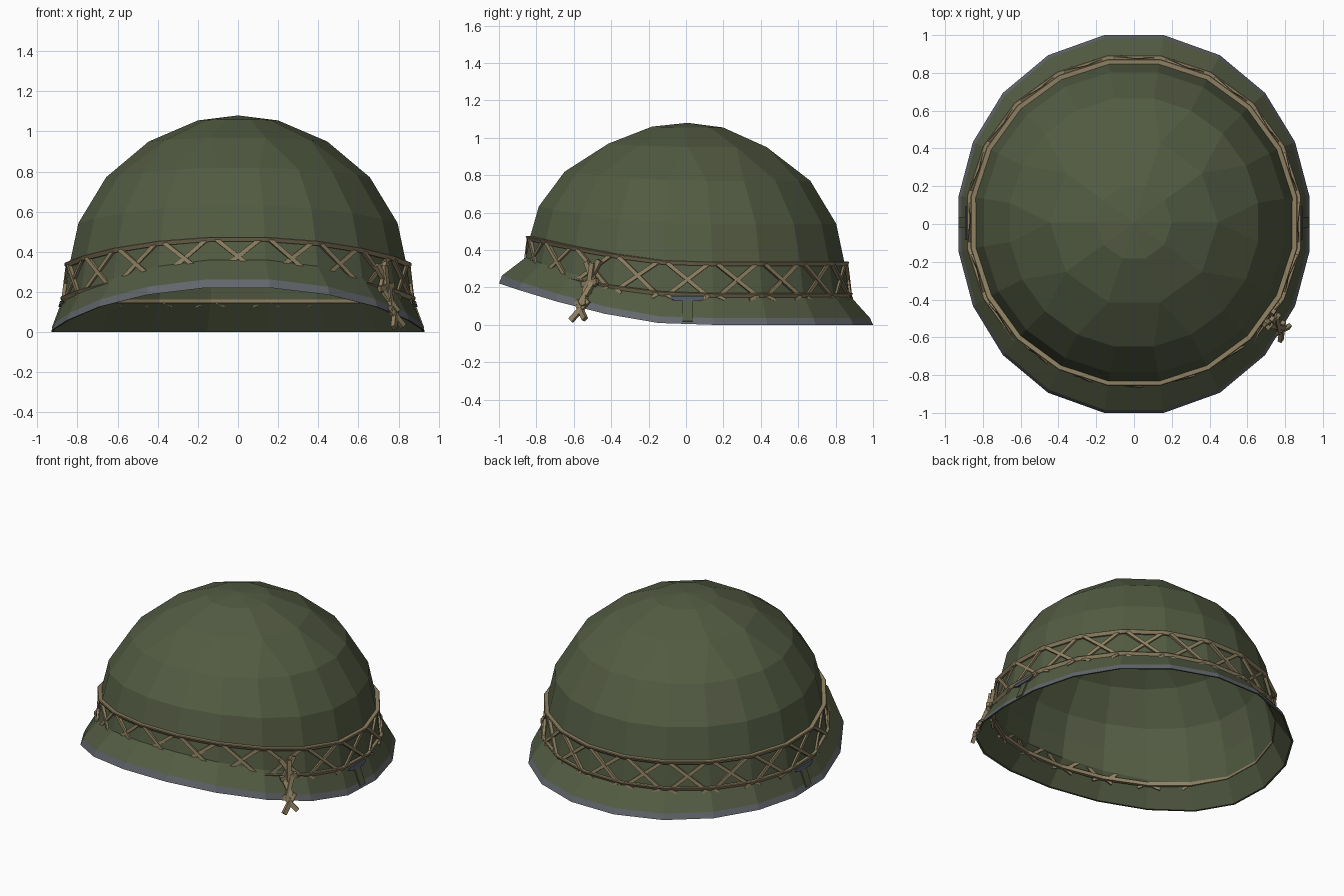
import bpy, bmesh, math, random
from mathutils import Vector

if "Cube" in bpy.data.objects:
    bpy.data.objects.remove(bpy.data.objects["Cube"])

random.seed(4)
N = 20


def mat(name, c):
    m = bpy.data.materials.new(name)
    m.diffuse_color = (*c, 1)
    m.use_nodes = True
    m.node_tree.nodes["Principled BSDF"].inputs["Base Color"].default_value = m.diffuse_color
    return m


GREEN = mat("olive green", (0.086, 0.105, 0.055))
GREY = mat("slate grey", (0.125, 0.135, 0.15))
TAN = mat("tan cord", (0.27, 0.215, 0.12))
SLATE = mat("dark slate", (0.075, 0.095, 0.12))


def finish(name, bm, mats):
    bmesh.ops.recalc_face_normals(bm, faces=bm.faces)
    me = bpy.data.meshes.new(name)
    bm.to_mesh(me)
    bm.free()
    for m in mats:
        me.materials.append(m)
    ob = bpy.data.objects.new(name, me)
    bpy.context.collection.objects.link(ob)
    return ob


def angle(i):
    return math.radians(9 + 18 * i)


def lift(a, d, power=1.7):
    # the front edge sweeps upward
    return d * max(0.0, -math.sin(a)) ** power


def rim_radius(a):
    # brim is pinched slightly at the sides
    return 1.013 - 0.075 * abs(math.cos(a)) ** 2.5


def ring(bm, r, z, d, kind):
    out = []
    for i in range(N):
        a = angle(i)
        rr, oy = r, 0.008
        if kind == "rim":
            rr, oy = rim_radius(a) + r, 0.0
        if kind == "ten":       # crown rings have half the sides
            a = math.radians(36 * (((i + 1) % N) // 2))
        out.append(bm.verts.new((rr * math.cos(a), rr * math.sin(a) + oy, z + lift(a, d))))
    return out


# helmet shell: crown, brim, grey lip and a thin inner wall
bm = bmesh.new()
outer = [(0.20, 1.055, 0.005, "ten"), (0.445, 0.95, 0.02, "ten"),
         (0.665, 0.77, 0.05, ""), (0.805, 0.54, 0.095, ""),
         (0.85, 0.33, 0.15, ""), (0.875, 0.16, 0.205, ""),
         (-0.016, 0.036, 0.232, "rim"), (0, 0, 0.226, "rim")]
inner = [(-0.012, 0.001, 0.226, "rim"), (0.863, 0.155, 0.205, ""),
         (0.838, 0.33, 0.15, ""), (0.793, 0.535, 0.095, ""),
         (0.655, 0.76, 0.05, ""), (0.438, 0.938, 0.02, "ten"),
         (0.197, 1.043, 0.005, "ten")]
rings = [ring(bm, *s) for s in outer + inner]
for k in range(len(rings) - 1):
    for i in range(N):
        j = (i + 1) % N
        f = bm.faces.new((rings[k][i], rings[k + 1][i], rings[k + 1][j], rings[k][j]))
        f.material_index = 1 if k == len(outer) - 2 else 0
for rg, z in ((rings[0], 1.08), (rings[-1], 1.068)):
    top = bm.verts.new((0, 0.008, z))
    for i in range(N):
        bm.faces.new((top, rg[i], rg[(i + 1) % N]))
bmesh.ops.remove_doubles(bm, verts=bm.verts, dist=1e-4)
finish("helmet_shell", bm, [GREEN, GREY])


def band_point(a, r, z):
    return Vector((r * math.cos(a), r * math.sin(a) + 0.008, z + lift(a, 0.14, 1.5)))


# two cords running round the helmet, undercut on their outer side
def cord(name, r_in, r_out, z0, z1):
    bm = bmesh.new()
    sec = ((r_in, z0), (r_out - 0.012, z0), (r_out, z1 - 0.004), (r_out - 0.004, z1), (r_in, z1))
    loops = [[bm.verts.new(band_point(angle(i), r, z)) for r, z in sec] for i in range(N)]
    for i in range(N):
        p, q = loops[i], loops[(i + 1) % N]
        for k in range(5):
            m = (k + 1) % 5
            bm.faces.new((p[k], q[k], q[m], p[m]))
    finish(name, bm, [TAN])


cord("upper_cord", 0.846, 0.876, 0.314, 0.338)
cord("lower_cord", 0.862, 0.896, 0.146, 0.17)


def bar(bm, p, q, w, t, out):
    """rectangular stick from p to q, thickness t along out"""
    d = (q - p).normalized()
    s = d.cross(out).normalized()
    o = s.cross(d).normalized()
    ends = [[bm.verts.new(c + s * w / 2 * x + o * t / 2 * y)
             for x, y in ((-1, -1), (1, -1), (1, 1), (-1, 1))] for c in (p, q)]
    faces = [ends[0], ends[1][::-1]]
    for k in range(4):
        m = (k + 1) % 4
        faces.append([ends[0][k], ends[1][k], ends[1][m], ends[0][m]])
    for f in faces:
        bm.faces.new(f)


# crossed lacing between the cords, with short loose tails underneath
bm = bmesh.new()
for i in range(N):
    a = math.radians(18 * i)
    out = Vector((math.cos(a), math.sin(a), 0.1))
    for sgn in (-1, 1):
        h = math.radians(7.4) * sgn
        bar(bm, band_point(a - h, 0.857, 0.325), band_point(a + h, 0.878, 0.15),
            0.021, 0.016 + 0.004 * sgn, out)
        tail = band_point(a + h * random.uniform(0.5, 0.8), 0.882, 0.133)
        bar(bm, band_point(a + h * 1.1, 0.876, 0.158), tail, 0.016, 0.014, out)
finish("cord_lacing", bm, [TAN])

# knot and hanging loose ends at the front right
bm = bmesh.new()
a = math.radians(-35)
radial = Vector((math.cos(a), math.sin(a), 0))
side = Vector((-math.sin(a), math.cos(a), 0))


def knot_point(u, r, z):
    return radial * r + side * u + Vector((0, 0, z))


sticks = [((0.045, 0.87, 0.345), (-0.03, 0.89, 0.20)),
          ((-0.04, 0.87, 0.335), (0.04, 0.90, 0.21)),
          ((0.01, 0.885, 0.33), (0.0, 0.91, 0.17)),
          ((-0.05, 0.895, 0.215), (0.055, 0.905, 0.235)),
          ((0.025, 0.90, 0.23), (-0.03, 0.955, 0.10)),
          ((-0.025, 0.90, 0.20), (0.01, 0.965, 0.10)),
          ((-0.05, 0.945, 0.125), (0.03, 0.985, 0.03)),
          ((0.025, 0.945, 0.13), (-0.06, 0.99, 0.022))]
for p, q in sticks:
    bar(bm, knot_point(*p), knot_point(*q), 0.028, 0.022, radial)
finish("cord_knot", bm, [TAN])

# chin strap stub and its metal loop on both sides
for sgn, label in ((1, "right"), (-1, "left")):
    bm = bmesh.new()
    bar(bm, Vector((sgn * 0.88, 0.01, 0.13)), Vector((sgn * 0.922, 0.01, 0.018)),
        0.055, 0.014, Vector((sgn, 0, 0.3)))
    finish(label + "_strap_stub", bm, [GREEN])
    bm = bmesh.new()
    prof = [(-0.08, 0.155), (0.09, 0.155), (0.095, 0.14), (0.06, 0.126),
            (-0.05, 0.126), (-0.085, 0.14)]
    lo, hi = ([bm.verts.new((sgn * (x + (0.15 - z) * 0.3), y, z)) for y, z in prof]
              for x in (0.86, 0.888))
    bm.faces.new(lo)
    bm.faces.new(hi)
    for k in range(len(prof)):
        m = (k + 1) % len(prof)
        bm.faces.new((lo[k], lo[m], hi[m], hi[k]))
    finish(label + "_strap_loop", bm, [SLATE])
